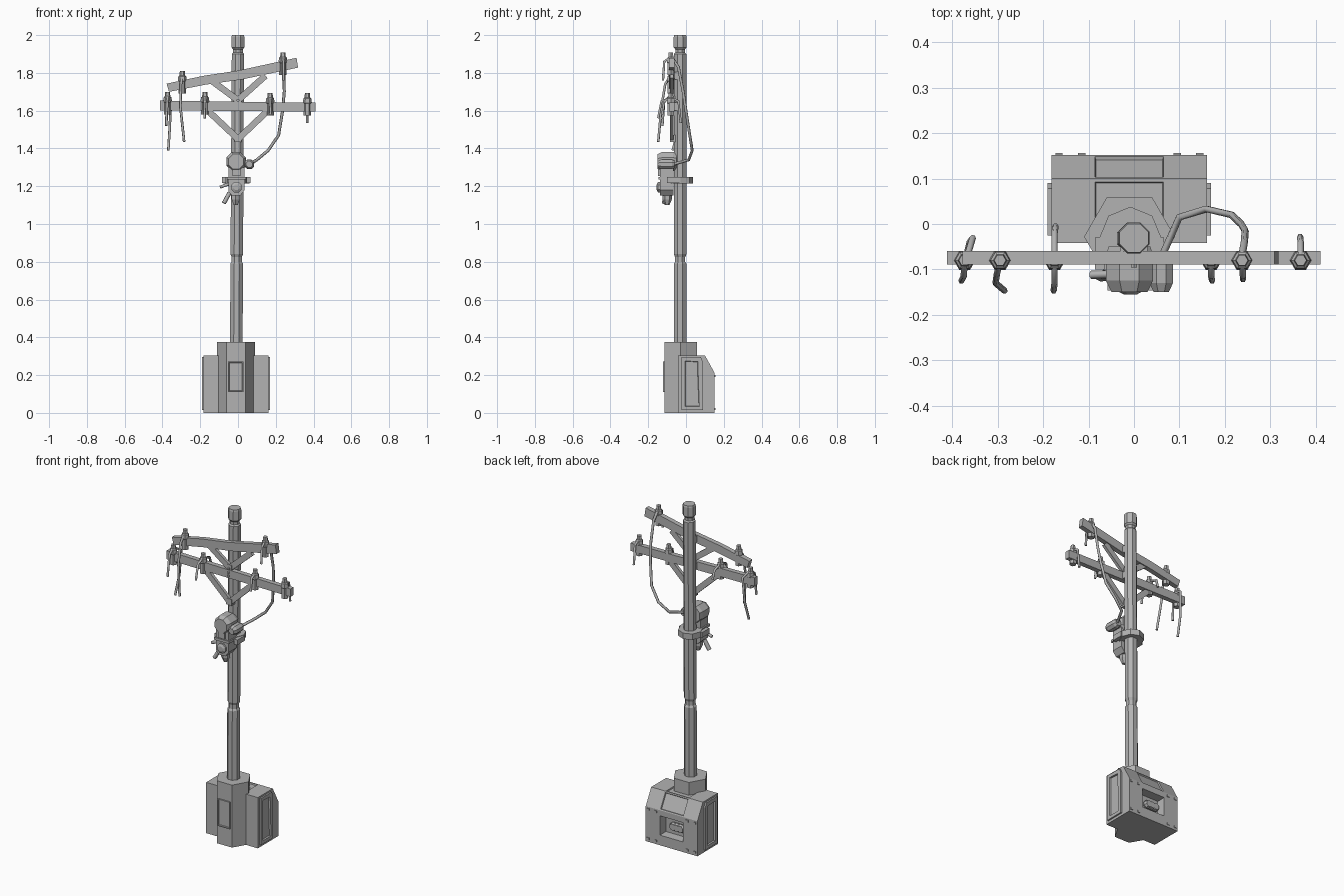
import bpy, bmesh, math
from mathutils import Vector

cube = bpy.data.objects.get("Cube")
if cube:
    bpy.data.objects.remove(cube, do_unlink=True)

GREY = (0.45, 0.45, 0.45, 1)
mat = bpy.data.materials.new("plain grey")
mat.use_nodes = True
mat.diffuse_color = GREY
bsdf = next(n for n in mat.node_tree.nodes if n.type == 'BSDF_PRINCIPLED')
bsdf.inputs["Base Color"].default_value = GREY
bsdf.inputs["Roughness"].default_value = 0.8


def finish(name, bm):
    bmesh.ops.recalc_face_normals(bm, faces=bm.faces)
    me = bpy.data.meshes.new(name)
    bm.to_mesh(me)
    bm.free()
    me.materials.append(mat)
    ob = bpy.data.objects.new(name, me)
    bpy.context.collection.objects.link(ob)
    return ob


def loft(rings):
    """Skin a list of equal-length point rings and cap both ends."""
    bm = bmesh.new()
    vs = [[bm.verts.new(p) for p in ring] for ring in rings]
    n = len(vs[0])
    for a, b in zip(vs, vs[1:]):
        for i in range(n):
            bm.faces.new((a[i], a[(i + 1) % n], b[(i + 1) % n], b[i]))
    bm.faces.new(vs[0])
    bm.faces.new(vs[-1])
    bmesh.ops.recalc_face_normals(bm, faces=bm.faces)
    return bm


def place(axis, a, b, h):
    return {'x': (h, a, b), 'y': (a, h, b), 'z': (a, b, h)}[axis]


def prism(axis, pts, h0, h1):
    return loft([[place(axis, a, b, h) for a, b in pts] for h in (h0, h1)])


def lathe(name, centre, profile, sides=8, phase=0.5, axis='z', lean=0.0):
    """Stack of regular polygons from (radius, height) pairs."""
    rings = []
    for r, h in profile:
        ring = []
        for i in range(sides):
            t = 2 * math.pi * (i + phase) / sides
            ring.append(place(axis, centre[0] + lean * h + r * math.cos(t),
                              centre[1] + r * math.sin(t), h))
        rings.append(ring)
    return finish(name, loft(rings))


def box(name, x0, x1, y0, y1, z0, z1):
    return finish(name, prism('z', [(x0, y0), (x1, y0), (x1, y1), (x0, y1)], z0, z1))


def bar(name, p, q, width, y0, y1):
    """Flat bar between two x-z points."""
    p, q = Vector(p), Vector(q)
    d = (q - p).normalized() * width / 2
    n = Vector((-d.y, d.x))
    return finish(name, prism('y', [p + n, q + n, q - n, p - n], y0, y1))


def cable(name, pts, radius):
    cu = bpy.data.curves.new(name, 'CURVE')
    cu.dimensions = '3D'
    cu.bevel_depth = radius
    cu.bevel_resolution = 1
    cu.use_fill_caps = True
    sp = cu.splines.new('POLY')
    sp.points.add(len(pts) - 1)
    for v, p in zip(sp.points, pts):
        v.co = (*p, 1)
    cu.materials.append(mat)
    ob = bpy.data.objects.new(name, cu)
    bpy.context.collection.objects.link(ob)
    return ob


def recess(bm, faces, rim, depth, slope=0.003):
    bmesh.ops.inset_individual(bm, faces=faces, thickness=rim, depth=0)
    bmesh.ops.inset_individual(bm, faces=faces, thickness=slope, depth=-depth)


# Cabinet with sloped back edge, window and recessed panels
bm = prism('x', [(-0.042, 0), (0.152, 0), (0.152, 0.21), (0.1, 0.305), (-0.042, 0.305)],
           -0.182, 0.161)
for co, no in (((-0.093, 0, 0), (1, 0, 0)), ((0.072, 0, 0), (1, 0, 0)),
               ((0, 0, 0.055), (0, 0, 1)), ((0, 0, 0.182), (0, 0, 1))):
    bmesh.ops.bisect_plane(bm, geom=bm.verts[:] + bm.edges[:] + bm.faces[:],
                           plane_co=co, plane_no=no)
bm.normal_update()
middle = [f for f in bm.faces if abs(f.calc_center_median().x + 0.01) < 0.03]
window = [f for f in middle if f.normal.y > 0.9 and 0.08 < f.calc_center_median().z < 0.16]
panels = [f for f in middle if f.normal.z > 0.3]
recess(bm, window, 0.008, 0.05, 0.006)
recess(bm, panels, 0.01, 0.007)
finish("cabinet", bm)

# Coil seen through the cabinet window
for i in range(3):
    lathe("window_coil", (0.0 - 0.025 * i, 0.117), [(0.02, 0.1), (0.026, 0.115), (0.02, 0.13)],
          axis='y')

# Side doors with recessed centres
for side, x0, x1 in (("left", 0.155, 0.17), ("right", -0.176, -0.191)):
    bm = prism('x', [(-0.025, 0.015), (0.09, 0.015), (0.09, 0.27), (0.078, 0.295),
                     (-0.025, 0.295)], x0, x1)
    door = [f for f in bm.faces if abs(f.calc_center_median().x - x1) < 0.001]
    recess(bm, door, 0.028, 0.012, 0.004)
    finish("door_" + side, bm)

# Bolts on the cabinet back
for x in (-0.165, -0.115, 0.095, 0.145):
    for z in (0.02, 0.195):
        box("cabinet_bolt", x - 0.008, x + 0.008, 0.148, 0.156, z - 0.006, z + 0.006)

# Hexagonal pedestal and its front plate
lathe("pedestal", (-0.01, -0.028), [(0.1, 0), (0.1, 0.375)], sides=6, phase=0)
bm = prism('y', [(-0.053, 0.11), (0.029, 0.11), (0.029, 0.272), (-0.053, 0.272)], -0.108, -0.123)
bm.normal_update()
recess(bm, [f for f in bm.faces if f.normal.y < -0.9], 0.008, 0.006)
finish("pedestal_plate", bm)

# Pole with neck and cap
lathe("pole", (-0.011, -0.031),
      [(0.036, 0.37), (0.036, 0.79), (0.029, 0.80), (0.029, 0.825), (0.036, 0.84),
       (0.035, 1.9), (0.028, 1.908), (0.028, 1.925), (0.037, 1.935), (0.037, 1.99),
       (0.034, 2.0)], lean=0.0055)

# Cross arms
finish("lower_arm", prism('y', [(-0.412, 1.602), (0, 1.598), (0.411, 1.595), (0.411, 1.642),
                                (0, 1.647), (-0.412, 1.653)], -0.089, -0.06))
finish("upper_arm", prism('y', [(-0.365, 1.7), (-0.17, 1.738), (0.02, 1.765), (0.318, 1.828),
                                (0.31, 1.88), (0, 1.812), (-0.18, 1.785), (-0.378, 1.743)],
                          -0.089, -0.06))
for z in (1.622, 1.785):
    box("arm_mount", -0.03, 0.03, -0.064, -0.03, z - 0.02, z + 0.02)

# Braces
for name, foot, tips in (("lower_brace", (0, 1.45), ((-0.165, 1.605), (0.16, 1.602))),
                         ("upper_brace", (0, 1.655), ((-0.135, 1.755), (0.145, 1.785)))):
    for tip in tips:
        bar(name, foot, tip, 0.034, -0.084, -0.066)
    box(name + "_foot", -0.018, 0.018, -0.086, -0.05, foot[1] - 0.015, foot[1] + 0.022)
for z in (1.612, 1.632, 1.655):
    lathe("arm_bolt", (0, z), [(0.008, -0.096), (0.008, -0.08)], sides=6, axis='y')

# Insulators on the arms
for x, z in ((-0.373, 1.64), (-0.175, 1.64), (0.17, 1.635), (0.367, 1.635),
             (-0.295, 1.752), (0.238, 1.85)):
    lathe("insulator", (x, -0.08),
          [(0.02, z - 0.06), (0.02, z), (0.024, z + 0.005), (0.021, z + 0.03),
           (0.015, z + 0.035), (0.013, z + 0.058)], sides=6, phase=0)

# Loose wires hanging from the insulators
WIRES = (
    [(-0.373, -0.08, 1.68), (-0.375, -0.115, 1.65), (-0.38, -0.125, 1.52)],
    [(-0.37, -0.08, 1.68), (-0.355, -0.03, 1.65), (-0.362, -0.04, 1.5), (-0.369, -0.07, 1.39)],
    [(-0.295, -0.08, 1.79), (-0.302, -0.11, 1.74), (-0.305, -0.13, 1.62), (-0.285, -0.147, 1.435)],
    [(-0.175, -0.08, 1.67), (-0.175, -0.13, 1.65), (-0.177, -0.147, 1.56)],
    [(-0.175, -0.08, 1.67), (-0.175, -0.02, 1.65), (-0.173, -0.005, 1.6)],
    [(0.17, -0.08, 1.67), (0.17, -0.115, 1.65), (0.172, -0.125, 1.58)],
    [(0.238, -0.08, 1.885), (0.24, -0.115, 1.86), (0.24, -0.122, 1.76)],
    [(0.367, -0.08, 1.67), (0.367, -0.04, 1.65), (0.366, -0.028, 1.535)],
)
for pts in WIRES:
    cable("loose_wire", pts, 0.007)

# Long feed cable down to the transformer
cable("feed_cable", [(0.236, -0.08, 1.89), (0.243, -0.04, 1.83), (0.245, -0.015, 1.7),
                     (0.236, 0.0, 1.6), (0.215, 0.02, 1.47), (0.16, 0.033, 1.39),
                     (0.1, 0.015, 1.34), (0.062, -0.07, 1.315)], 0.008)

# Transformer: collar, head, body and fittings
lathe("collar", (-0.008, -0.03), [(0.068, 1.215), (0.068, 1.25)], phase=0)
lathe("transformer_head", (-0.01, 1.33),
      [(0.05, -0.05), (0.056, -0.07), (0.056, -0.125), (0.043, -0.15)], axis='y')
box("transformer_roof", -0.035, 0.015, -0.13, -0.06, 1.36, 1.375)
finish("transformer_body", prism('y', [(-0.05, 1.3), (0.035, 1.3), (0.035, 1.18), (0.012, 1.15),
                                       (-0.03, 1.15), (-0.05, 1.17)], -0.065, -0.138))
box("transformer_rib", -0.058, 0.042, -0.146, -0.06, 1.235, 1.25)
box("transformer_vent", -0.03, 0.012, -0.147, -0.13, 1.255, 1.29)
lathe("transformer_dial", (-0.008, 1.195), [(0.03, -0.13), (0.03, -0.148), (0.016, -0.155)],
      axis='y')
lathe("cable_socket", (0.06, 1.316),
      [(0.02, -0.06), (0.028, -0.075), (0.028, -0.13), (0.018, -0.15)], axis='y')
box("socket_bridge", 0.03, 0.06, -0.12, -0.08, 1.3, 1.33)
lathe("bottom_lug", (-0.012, -0.1), [(0.012, 1.1), (0.025, 1.13), (0.025, 1.16)], sides=6)
cable("lever", [(-0.045, -0.11, 1.165), (-0.075, -0.115, 1.11)], 0.012)
cable("side_pin", [(-0.04, -0.11, 1.215), (-0.095, -0.112, 1.195)], 0.009)
for x in (-0.075, 0.055):
    box("collar_clamp", x - 0.011, x + 0.011, -0.1, -0.03, 1.217, 1.248)
